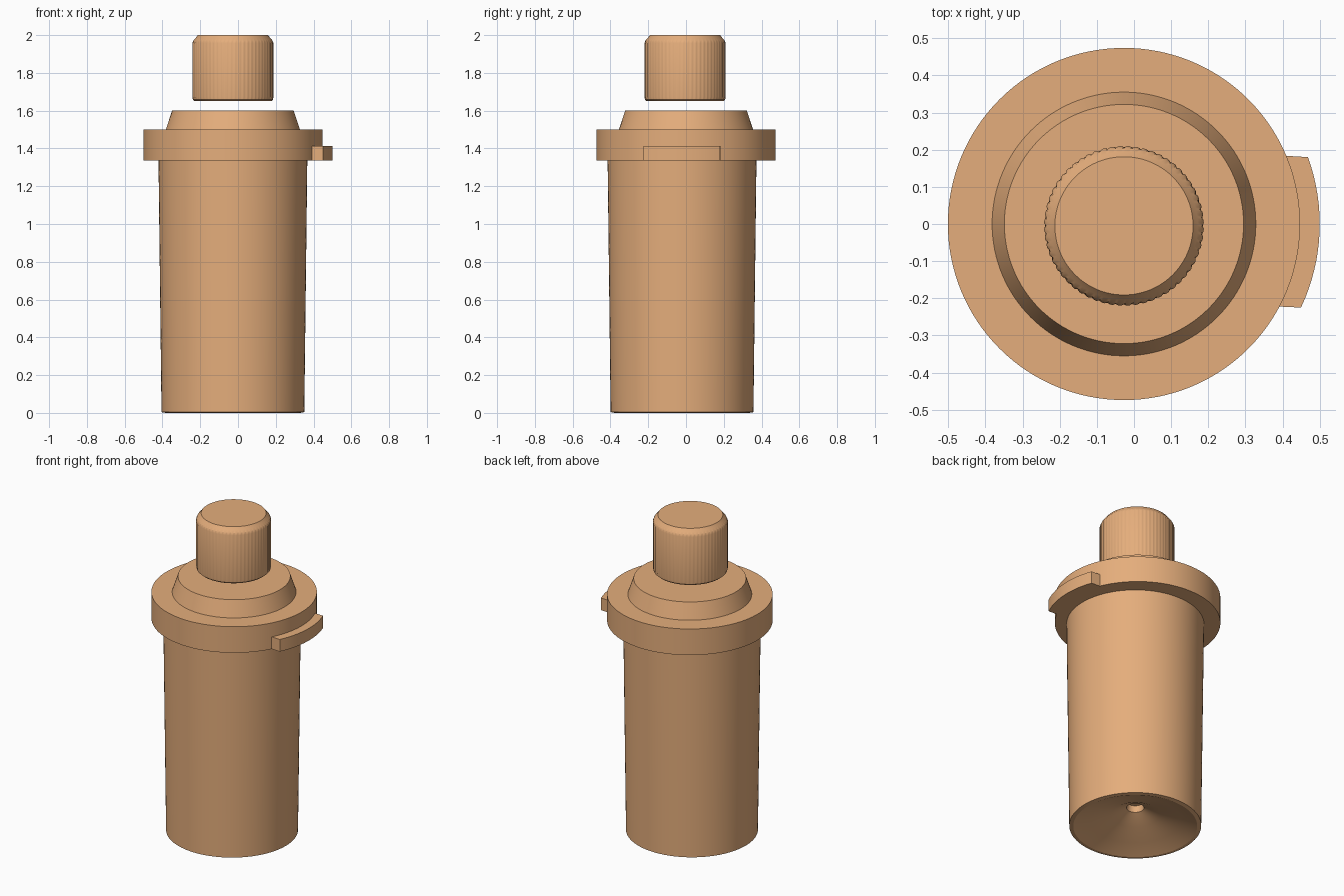
import bpy, bmesh, math

if "Cube" in bpy.data.objects:
    bpy.data.objects.remove(bpy.data.objects["Cube"])

mat = bpy.data.materials.new("copper_orange")
mat.diffuse_color = (0.78, 0.42, 0.20, 1)
mat.use_nodes = True
mat.node_tree.nodes["Principled BSDF"].inputs["Base Color"].default_value = mat.diffuse_color
CX = -0.027


def finish(name, bm, angle=30):
    bmesh.ops.remove_doubles(bm, verts=bm.verts, dist=1e-5)
    bmesh.ops.recalc_face_normals(bm, faces=bm.faces)
    me = bpy.data.meshes.new(name)
    bm.to_mesh(me)
    bm.free()
    me.materials.append(mat)
    ob = bpy.data.objects.new(name, me)
    bpy.context.collection.objects.link(ob)
    bpy.ops.object.select_all(action='DESELECT')
    ob.select_set(True)
    bpy.context.view_layer.objects.active = ob
    bpy.ops.object.shade_smooth_by_angle(angle=math.radians(angle))
    return ob


def lathe(name, profile, cy=0.0, seg=96, ribs=()):
    """Spin (radius, z) points; profile rows listed in ribs get small grooves."""
    bm = bmesh.new()
    rows = []
    for k, (r, z) in enumerate(profile):
        row = []
        for i in range(seg):
            a = 2 * math.pi * i / seg
            rr = r - (0.004 if k in ribs and i % 3 == 0 else 0)
            row.append(bm.verts.new((CX + rr * math.cos(a), cy + rr * math.sin(a), z)))
        rows.append(row)
    for lo, hi in zip(rows, rows[1:]):
        for i in range(seg):
            j = (i + 1) % seg
            bm.faces.new((lo[i], lo[j], hi[j], hi[i]))
    return finish(name, bm)


# Tapered body with a funnel-shaped underside and a small central socket
lathe("body", [(0, 0.16), (0.045, 0.16), (0.05, 0.12), (0.14, 0.075), (0.26, 0.04),
               (0.355, 0.0), (0.378, 0.004), (0.394, 1.34), (0, 1.34)], cy=-0.021)

# Collar with a sloped shoulder
lathe("collar", [(0, 1.335), (0.474, 1.335), (0.474, 1.5), (0.355, 1.5),
                 (0.322, 1.6), (0, 1.6)], seg=128)

# Ribbed knob hovering above the shoulder
lathe("knob", [(0, 1.65), (0.203, 1.65), (0.212, 1.658), (0.215, 1.672), (0.215, 1.958),
               (0.209, 1.972), (0.198, 1.984), (0.186, 2.0), (0, 2.0)],
      cy=-0.005, seg=180, ribs=(3, 4))

# Curved thumb tab on the collar's right side
bm = bmesh.new()
N = 16
outline = [(0.385, -0.222)]
for i in range(N + 1):
    y = -0.225 + 0.405 * i / N
    outline.append((CX + math.sqrt(0.527 ** 2 - y * y), y))
outline.append((0.385, 0.185))
base = bm.faces.new([bm.verts.new((x, y, 1.335)) for x, y in outline])
ext = bmesh.ops.extrude_face_region(bm, geom=[base], use_keep_orig=True)
top = [v for v in ext["geom"] if isinstance(v, bmesh.types.BMVert)]
bmesh.ops.translate(bm, verts=top, vec=(0, 0, 0.077))
finish("thumb_tab", bm)
